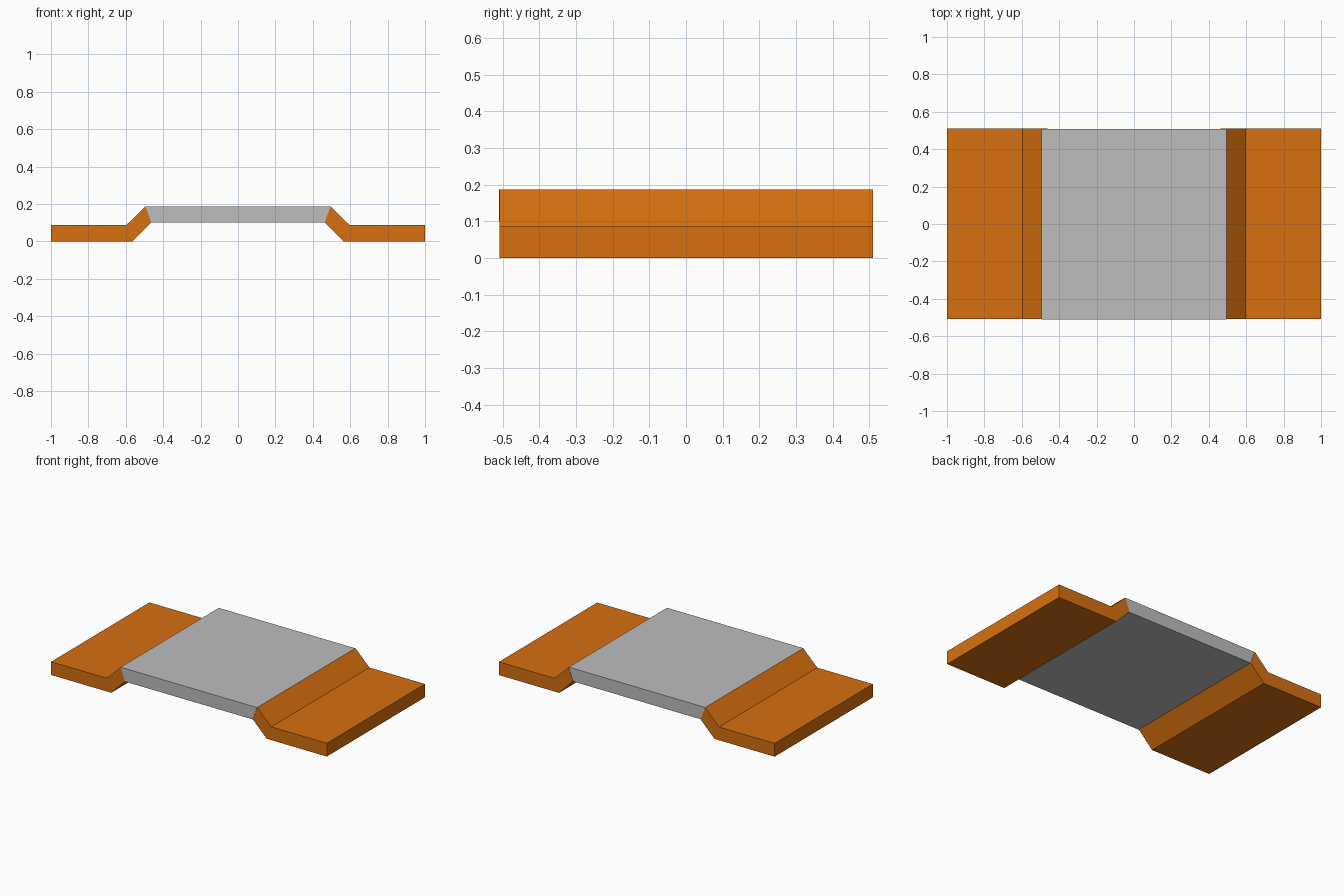
import bpy
import bmesh

cube = bpy.data.objects.get("Cube")
if cube:
    bpy.data.objects.remove(cube, do_unlink=True)


def make_material(name, color):
    mat = bpy.data.materials.new(name)
    mat.use_nodes = True
    mat.diffuse_color = color
    mat.node_tree.nodes["Principled BSDF"].inputs["Base Color"].default_value = color
    return mat


def extrude_profile(name, profile, y0, y1, mat):
    """Sweep a closed x-z profile from y0 to y1."""
    bm = bmesh.new()
    face = bm.faces.new([bm.verts.new((x, y0, z)) for x, z in profile])
    swept = bmesh.ops.extrude_face_region(bm, geom=[face])["geom"]
    verts = [v for v in swept if isinstance(v, bmesh.types.BMVert)]
    bmesh.ops.translate(bm, verts=verts, vec=(0, y1 - y0, 0))
    bmesh.ops.recalc_face_normals(bm, faces=bm.faces)
    mesh = bpy.data.meshes.new(name)
    bm.to_mesh(mesh)
    bm.free()
    mesh.materials.append(mat)
    obj = bpy.data.objects.new(name, mesh)
    bpy.context.collection.objects.link(obj)
    return obj


orange = make_material("orange", (0.68, 0.163, 0.005, 1))
grey = make_material("grey", (0.51, 0.51, 0.51, 1))

# Raised centre plate with slanted ends
plate = [(-0.463, 0.101), (0.463, 0.101), (0.495, 0.187), (-0.495, 0.187)]
extrude_profile("centre_plate", plate, -0.51, 0.508, grey)

# Flat foot flange with a sloped riser, one on each side
flange = [(0.463, 0.101), (0.564, 0), (1, 0), (1, 0.087), (0.597, 0.087), (0.495, 0.187)]
for name, side in (("left_flange", 1), ("right_flange", -1)):
    extrude_profile(name, [(side * x, z) for x, z in flange], -0.508, 0.51, orange)
